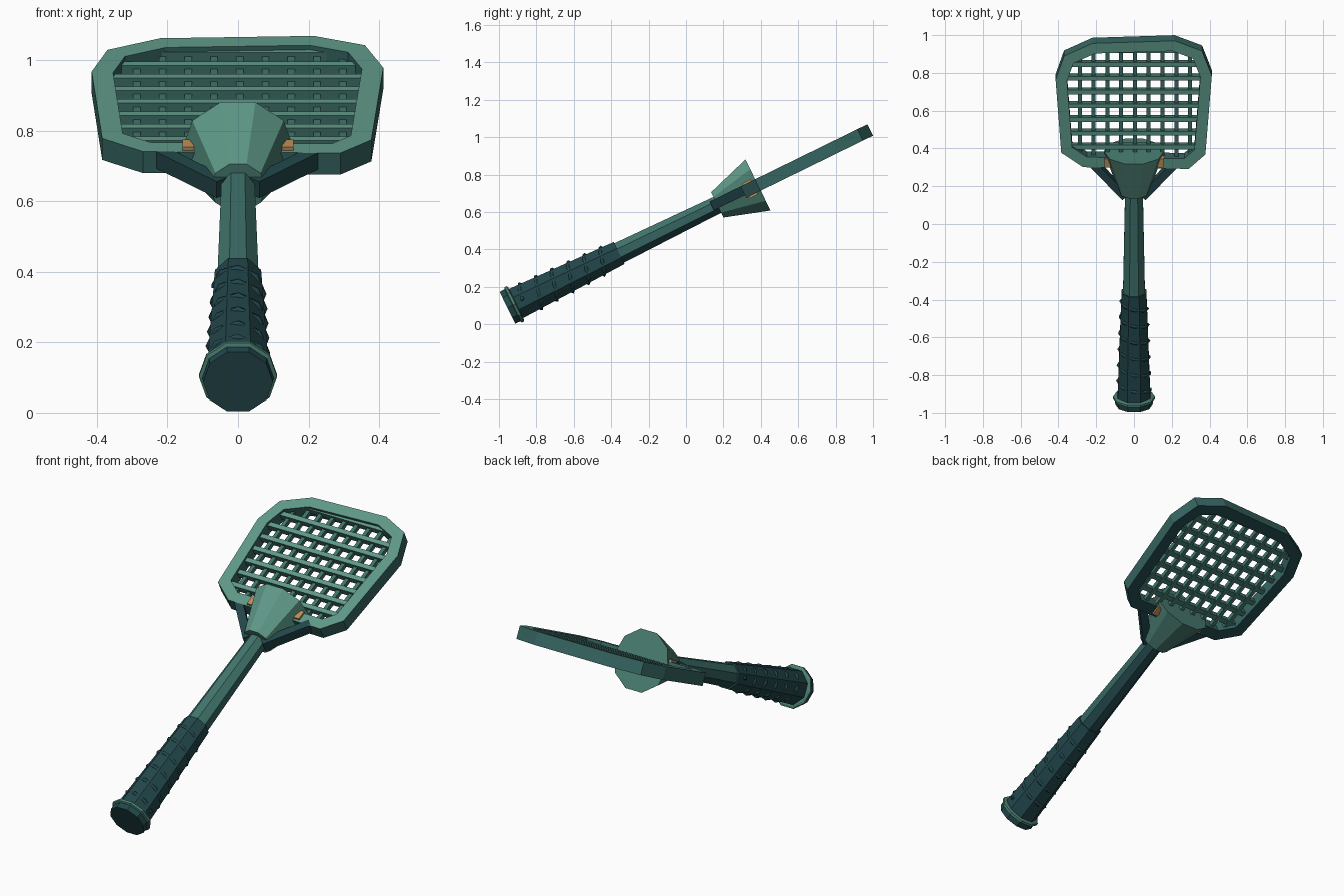
import bpy, bmesh
from math import pi, sin, cos, atan2, radians
from mathutils import Matrix, Vector

cube = bpy.data.objects.get("Cube")
if cube:
    bpy.data.objects.remove(cube)

# Parts are modelled lying along +y, then tilted up as a whole
TILT = Matrix.Translation((0, -0.955, 0.088)) @ Matrix.Rotation(radians(26.1), 4, 'X')


def material(name, rgb):
    m = bpy.data.materials.new(name)
    m.use_nodes = True
    m.diffuse_color = (*rgb, 1)
    bsdf = next(n for n in m.node_tree.nodes if n.type == 'BSDF_PRINCIPLED')
    bsdf.inputs["Base Color"].default_value = (*rgb, 1)
    return m


SAGE = material("sage green", (0.115, 0.32, 0.25))
MOSS = material("moss green", (0.07, 0.215, 0.17))
TEAL = material("muted teal", (0.052, 0.175, 0.148))
DEEP = material("deep teal", (0.036, 0.13, 0.118))
DARK = material("dark teal", (0.016, 0.062, 0.070))
TAN = material("tan binding", (0.52, 0.27, 0.10))


def place(name, data, mats):
    for m in mats:
        data.materials.append(m)
    ob = bpy.data.objects.new(name, data)
    bpy.context.collection.objects.link(ob)
    ob.matrix_world = TILT


def finish(name, bm, *mats):
    """Make the object; three materials go to upper, side and under faces."""
    bmesh.ops.recalc_face_normals(bm, faces=bm.faces)
    bm.normal_update()
    if len(mats) == 3:
        for f in bm.faces:
            f.material_index = 0 if f.normal.z > 0.5 else 1 if f.normal.z > -0.5 else 2
    me = bpy.data.meshes.new(name)
    bm.to_mesh(me)
    bm.free()
    place(name, me, mats)


def turned(name, profile, sides, *mats):
    """Faceted solid around the long axis from (position, radius) pairs."""
    bm = bmesh.new()
    rings = []
    for u, r in profile:
        angles = [pi / 2 + (k + 0.5) * 2 * pi / sides for k in range(sides)]
        rings.append([bm.verts.new((r * cos(a), u, r * sin(a))) for a in angles])
    for a, b in zip(rings, rings[1:]):
        for k in range(sides):
            j = (k + 1) % sides
            bm.faces.new((a[k], a[j], b[j], b[k]))
    bm.faces.new(rings[0])
    bm.faces.new(rings[-1])
    finish(name, bm, *mats)


def add_bar(bm, a, b, width, height):
    """Rectangular bar between two points."""
    a, b = Vector(a), Vector(b)
    along = b - a
    rot = Matrix.Rotation(atan2(along.y, along.x), 4, 'Z')
    mat = Matrix.Translation((a + b) / 2) @ rot @ Matrix.Diagonal((along.length, width, height, 1))
    bmesh.ops.create_cube(bm, size=1, matrix=mat)


# Handle
turned("end_cap", [(0, 0.099), (0.05, 0.102)], 10, DARK)
turned("cap_ring", [(0.03, 0.10), (0.034, 0.111), (0.047, 0.111), (0.052, 0.10)], 10, MOSS)
turned("grip", [(0.04, 0.094), (0.665, 0.071)], 8, DARK)
turned("shaft", [(0.60, 0.064), (1.30, 0.05)], 8, TEAL, DEEP, DARK)
turned("throat_cone", [(1.25, 0.079), (1.492, 0.16)], 10, SAGE, MOSS, MOSS)

# Cord wound around the grip, showing at the middle of each facet
wrap = bpy.data.curves.new("grip_wrap", 'CURVE')
wrap.dimensions = '3D'
wrap.bevel_depth = 0.01
wrap.bevel_resolution = 0
wrap.use_fill_caps = True
line = wrap.splines.new('POLY')
steps = 44
line.points.add(steps)
for k, p in enumerate(line.points):
    t = k / steps
    a = k * pi / 4
    r = 0.087 - 0.018 * t
    p.co = (r * cos(a), 0.09 + 0.523 * t, r * sin(a), 1)
place("grip_wrap", wrap, [DARK])

# Head frame
outline = [(-0.22, 2.145), (0.215, 2.16), (0.36, 2.10), (0.412, 1.955), (0.378, 1.49),
           (0.29, 1.405), (-0.27, 1.415), (-0.385, 1.50), (-0.415, 1.93), (-0.37, 2.07)]
bm = bmesh.new()
face = bm.faces.new([bm.verts.new((x, u, -0.034)) for x, u in outline])
bm.normal_update()
bmesh.ops.inset_individual(bm, faces=[face], thickness=0.06, use_even_offset=True)
bmesh.ops.delete(bm, geom=[face], context='FACES_ONLY')
raised = bmesh.ops.extrude_face_region(bm, geom=bm.faces[:], use_keep_orig=True)["geom"]
bmesh.ops.translate(bm, vec=(0, 0, 0.068),
                    verts=[v for v in raised if isinstance(v, bmesh.types.BMVert)])
finish("head_frame", bm, SAGE, DEEP, DARK)


def span(axis, value):
    """Where a line at one coordinate crosses the outline, pulled into the frame."""
    other = 1 - axis
    hits = []
    for p, q in zip(outline, outline[1:] + outline[:1]):
        if (p[axis] - value) * (q[axis] - value) < 0:
            f = (value - p[axis]) / (q[axis] - p[axis])
            hits.append(p[other] + f * (q[other] - p[other]))
    return min(hits) + 0.035, max(hits) - 0.035


# Grid of strings, cross strings standing over the long ones
bm = bmesh.new()
for k in range(9):
    u = 1.445 + 0.081 * k
    lo, hi = span(1, u)
    add_bar(bm, (lo, u, 0.004), (hi, u, 0.004), 0.026, 0.032)
finish("cross_strings", bm, SAGE, TEAL, TEAL)

bm = bmesh.new()
for k in range(9):
    x = 0.005 + 0.073 * (k - 4)
    lo, hi = span(0, x)
    add_bar(bm, (x, lo, -0.004), (x, hi, -0.004), 0.021, 0.024)
finish("long_strings", bm, TEAL)

# Struts from throat to frame, and bindings beside the cone
for side, label in ((1, "left"), (-1, "right")):
    bm = bmesh.new()
    add_bar(bm, (side * 0.045, 1.235, 0.008), (side * 0.215, 1.425, 0.008), 0.042, 0.052)
    finish(label + "_strut", bm, DARK)
    bm = bmesh.new()
    add_bar(bm, (side * 0.125, 1.445, 0), (side * 0.157, 1.445, 0), 0.05, 0.09)
    finish(label + "_binding", bm, TAN)
